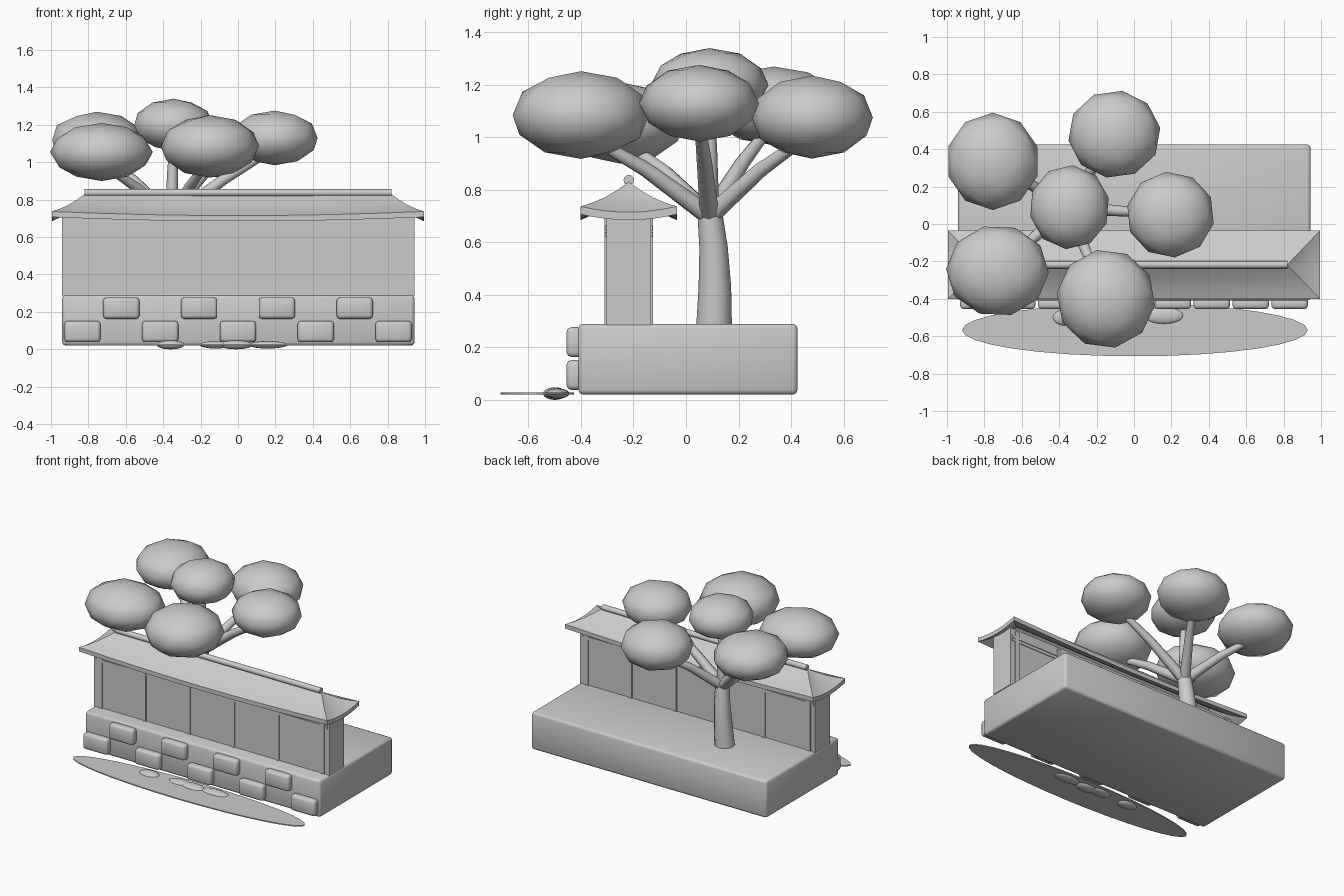
import bpy, bmesh, math
from mathutils import Vector, Matrix

if "Cube" in bpy.data.objects:
    bpy.data.objects.remove(bpy.data.objects["Cube"])

clay = bpy.data.materials.new("plain_grey")
clay.use_nodes = True
GREY = (0.6, 0.6, 0.6, 1)
clay.diffuse_color = GREY
clay.node_tree.nodes["Principled BSDF"].inputs["Base Color"].default_value = GREY


def finish(name, bm, angle=35):
    """Turn a bmesh into a shaded object with the shared material."""
    bmesh.ops.recalc_face_normals(bm, faces=bm.faces)
    mesh = bpy.data.meshes.new(name)
    bm.to_mesh(mesh)
    bm.free()
    mesh.materials.append(clay)
    ob = bpy.data.objects.new(name, mesh)
    bpy.context.collection.objects.link(ob)
    bpy.ops.object.select_all(action="DESELECT")
    ob.select_set(True)
    bpy.context.view_layer.objects.active = ob
    bpy.ops.object.shade_smooth_by_angle(angle=math.radians(angle))
    return ob


def box(name, low, high, bevel=0.0, angle=35):
    low, high = Vector(low), Vector(high)
    bm = bmesh.new()
    mat = Matrix.Translation((low + high) / 2) @ Matrix.Diagonal((*(high - low), 1))
    bmesh.ops.create_cube(bm, size=1, matrix=mat)
    if bevel:
        bmesh.ops.bevel(bm, geom=bm.edges[:], offset=bevel, segments=2,
                        profile=0.5, affect="EDGES")
    return finish(name, bm, angle)


def blob(name, centre, size, turn=0, detail=2):
    bm = bmesh.new()
    mat = (Matrix.Translation(centre) @ Matrix.Diagonal((*size, 1))
           @ Matrix.Rotation(turn, 4, "Z"))
    bmesh.ops.create_icosphere(bm, subdivisions=detail, radius=1, matrix=mat)
    return finish(name, bm, 80)


def limb(name, points, radii, sides=10):
    """Tapered tube through a few points."""
    pts = [Vector(p) for p in points]
    bm = bmesh.new()
    rings = []
    for i, (p, r) in enumerate(zip(pts, radii)):
        way = pts[min(i + 1, len(pts) - 1)] - pts[max(i - 1, 0)]
        turn = Vector((0, 0, 1)).rotation_difference(way)
        rings.append([bm.verts.new(p + turn @ Vector((r * math.cos(a), r * math.sin(a), 0)))
                      for a in (math.tau * k / sides for k in range(sides))])
    for a, b in zip(rings, rings[1:]):
        for k in range(sides):
            n = (k + 1) % sides
            bm.faces.new((a[k], a[n], b[n], b[k]))
    bm.faces.new(rings[0])
    bm.faces.new(rings[-1])
    return finish(name, bm, 50)


# Plinth and the staggered stones on its front
box("plinth", (-0.94, -0.41, 0.02), (0.944, 0.425, 0.29), 0.018, 60)
for row, (count, z) in enumerate(((5, 0.095), (4, 0.22))):
    for i in range(count):
        x = (i - (count - 1) / 2) * 0.416
        box(f"facing_stone_{row}_{i}", (x - 0.097, -0.455, z - 0.057),
            (x + 0.097, -0.395, z + 0.057), 0.018, 60)

# Wall with posts and rails on both faces
WALL_Y = -0.218
box("wall", (-0.94, WALL_Y - 0.085, 0.285), (0.944, WALL_Y + 0.085, 0.715))
for side in (-1, 1):
    y = WALL_Y + side * 0.084
    for i in range(6):
        x = -0.89 + i * 0.356
        w = 0.017 if i in (0, 5) else 0.011
        box(f"post_{side}_{i}", (x - w, y - 0.008, 0.29), (x + w, y + 0.008, 0.7))
    for z in (0.63, 0.655):
        box(f"rail_{side}_{z}", (-0.93, y - 0.006, z - 0.01), (0.93, y + 0.006, z + 0.01))

# Hipped roof with lifted corners
HALF_X, HALF_Y, RIDGE_X, STEPS = 0.995, 0.183, 0.82, 8


def roof_point(eave, ridge, s):
    p = eave.lerp(ridge, s)
    p.z -= 0.012 * math.sin(math.pi * s)
    return p + Vector((0, WALL_Y, 0))


bm = bmesh.new()
for side in (-1, 1):
    for is_end in (False, True):
        grid = []
        for i in range(STEPS + 1):
            t = i / STEPS * 2 - 1
            z = 0.715 + 0.022 * t * t
            if is_end:
                eave = Vector((side * HALF_X, t * HALF_Y, z))
                ridge = Vector((side * RIDGE_X, 0, 0.83))
            else:
                eave = Vector((t * HALF_X, side * HALF_Y, z))
                ridge = Vector((t * RIDGE_X, 0, 0.83))
            grid.append([bm.verts.new(roof_point(eave, ridge, k / 4)) for k in range(5)])
        for a, b in zip(grid, grid[1:]):
            for k in range(4):
                bm.faces.new((a[k], b[k], b[k + 1], a[k + 1]))
bmesh.ops.remove_doubles(bm, verts=bm.verts, dist=0.0005)
bmesh.ops.recalc_face_normals(bm, faces=bm.faces)
lower = bmesh.ops.extrude_face_region(bm, geom=bm.faces[:], use_keep_orig=True)
for v in lower["geom"]:
    if isinstance(v, bmesh.types.BMVert):
        v.co.z -= 0.03
finish("roof", bm, 25)
limb("roof_ridge", [(-0.82, WALL_Y, 0.837), (0.82, WALL_Y, 0.837)], (0.02, 0.02), 12)

# Tree trunk and branches
FORK = Vector((-0.355, 0.09, 0.72))
limb("trunk", [(-0.385, 0.107, 0.28), (-0.375, 0.11, 0.43), (-0.363, 0.105, 0.58), FORK],
     (0.068, 0.062, 0.054, 0.047), 12)

# Foliage clumps: centre and half sizes
CLUMPS = (
    ((-0.755, 0.335, 1.12), (0.25, 0.26, 0.15)),
    ((-0.73, -0.25, 1.055), (0.275, 0.245, 0.155)),
    ((-0.345, 0.09, 1.2), (0.215, 0.225, 0.14)),
    ((-0.15, -0.4, 1.085), (0.265, 0.265, 0.167)),
    ((-0.105, 0.48, 1.077), (0.248, 0.235, 0.158)),
    ((0.195, 0.05, 1.13), (0.236, 0.23, 0.146)),
)
for i, (centre, size) in enumerate(CLUMPS):
    blob(f"foliage_{i}", centre, size, i * 0.9)
    tip = Vector(centre) - Vector((0, 0, size[2] * 0.4))
    start = FORK - Vector((0, 0, 0.02))
    middle = start.lerp(tip, 0.5) + Vector((0, 0, 0.02))
    limb(f"branch_{i}", [start, middle, tip], (0.037, 0.029, 0.019), 8)

# Pond with flat pebbles
bm = bmesh.new()
bmesh.ops.create_cone(bm, cap_ends=True, segments=32, radius1=1, radius2=1, depth=0.008,
                      matrix=Matrix.Translation((0.005, -0.567, 0.024))
                      @ Matrix.Diagonal((0.925, 0.14, 1, 1)))
finish("pond", bm)
for i, (x, y, w) in enumerate(((-0.36, -0.5, 0.075), (-0.12, -0.49, 0.085),
                               (-0.01, -0.5, 0.09), (0.16, -0.49, 0.105))):
    blob(f"pebble_{i}", (x, y, 0.024), (w, 0.045, 0.02 if i % 2 else 0.024), i, 3)
